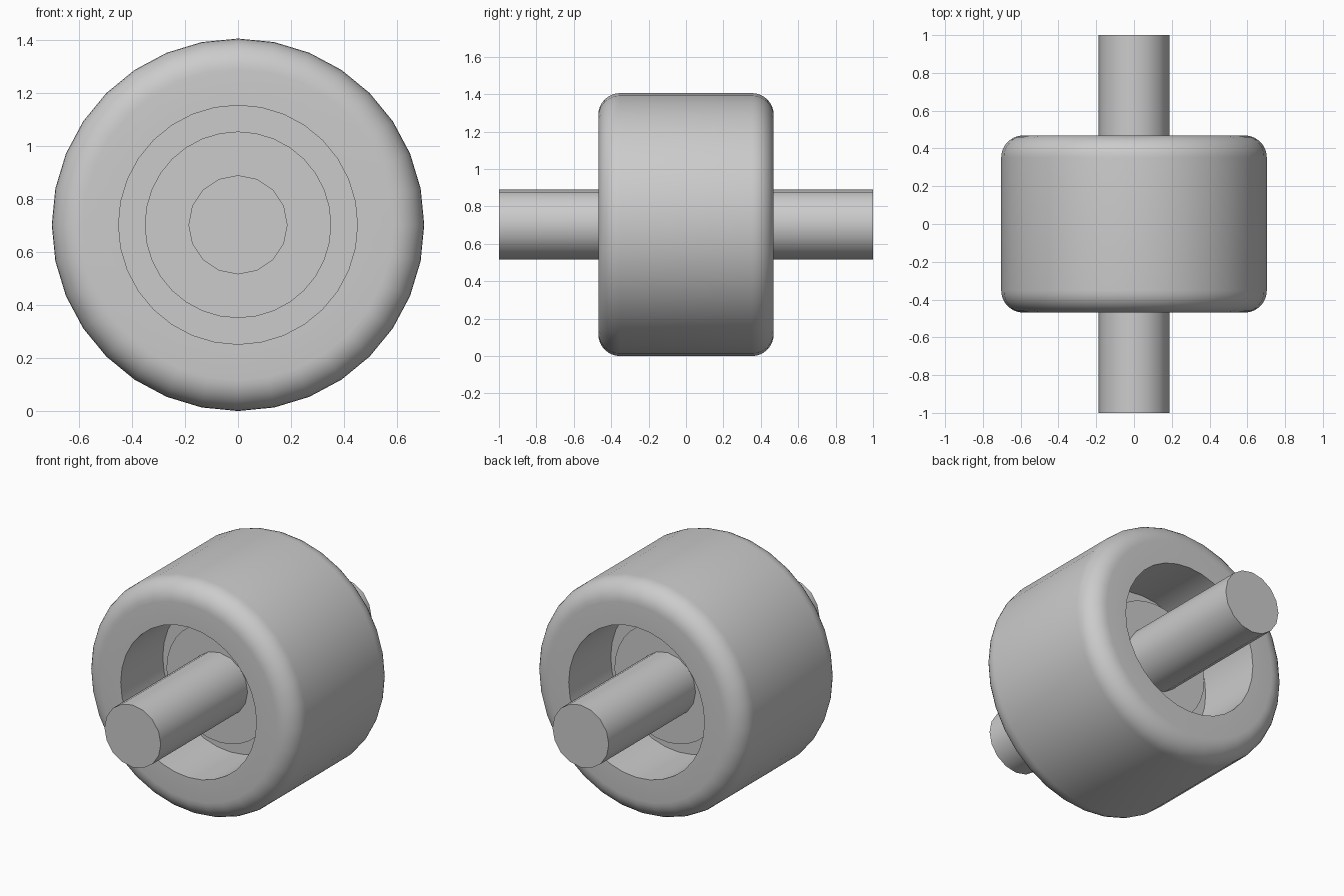
import bpy
import bmesh
import math
from mathutils import Matrix, Vector

cube = bpy.data.objects.get("Cube")
if cube:
    bpy.data.objects.remove(cube, do_unlink=True)

RADIUS = 0.703
HALF_WIDTH = 0.469
ROUND = 0.117
RECESS_RADIUS = 0.451
FLOOR = 0.07

grey = bpy.data.materials.new("plain grey")
grey.use_nodes = True
colour = (0.6, 0.6, 0.6, 1)
grey.diffuse_color = colour
grey.node_tree.nodes["Principled BSDF"].inputs["Base Color"].default_value = colour


def finish(name, bm):
    """Turn a bmesh into a grey object with smooth sides and sharp rims."""
    bmesh.ops.recalc_face_normals(bm, faces=bm.faces)
    mesh = bpy.data.meshes.new(name)
    bm.to_mesh(mesh)
    bm.free()
    mesh.materials.append(grey)
    obj = bpy.data.objects.new(name, mesh)
    bpy.context.collection.objects.link(obj)
    bpy.ops.object.select_all(action='DESELECT')
    obj.select_set(True)
    bpy.context.view_layer.objects.active = obj
    bpy.ops.object.shade_smooth_by_angle(angle=math.radians(35))
    obj.location.z = RADIUS
    return obj


def cylinder(name, radius, half_length, sides):
    """Cylinder lying along the axle direction."""
    bm = bmesh.new()
    bmesh.ops.create_cone(bm, cap_ends=True, segments=sides, radius1=radius,
                          radius2=radius, depth=2 * half_length,
                          matrix=Matrix.Rotation(math.pi / 2, 4, 'X'))
    return finish(name, bm)


def lathe(name, profile, sides):
    """Spin (radius, y) points around the axle direction."""
    bm = bmesh.new()
    verts = [bm.verts.new((r, y, 0)) for r, y in profile]
    edges = [bm.edges.new(pair) for pair in zip(verts, verts[1:])]
    bmesh.ops.spin(bm, geom=verts + edges, cent=Vector(), axis=(0, 1, 0),
                   angle=2 * math.pi, steps=sides, use_duplicate=False)
    bmesh.ops.remove_doubles(bm, verts=bm.verts, dist=0.0001)
    return finish(name, bm)


# Wheel: rounded rim with a deep recess on each side
steps = 8
half = [(0, -FLOOR), (RECESS_RADIUS, -FLOOR), (RECESS_RADIUS, -HALF_WIDTH)]
for i in range(steps + 1):
    a = math.pi / 2 * i / steps
    half.append((RADIUS - ROUND + ROUND * math.sin(a),
                 -HALF_WIDTH + ROUND - ROUND * math.cos(a)))
lathe("wheel", half + [(r, -y) for r, y in reversed(half)], 32)

# Raised hub in the recesses, and the axle through everything
cylinder("hub", 0.352, 0.176, 32)
cylinder("axle", 0.187, 1.0, 16)
